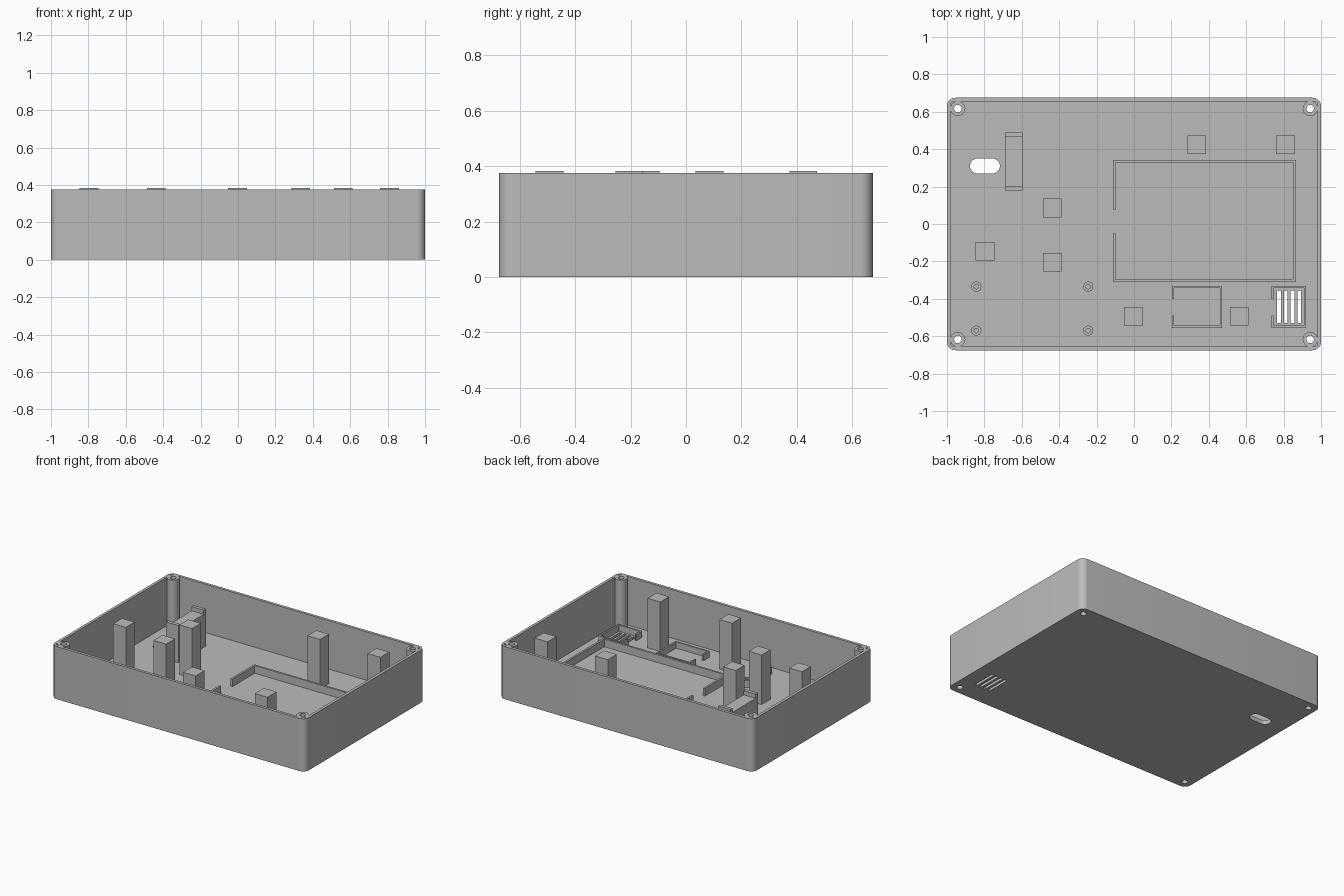
import bpy, bmesh, math

if "Cube" in bpy.data.objects:
    bpy.data.objects.remove(bpy.data.objects["Cube"], do_unlink=True)

HX, HY, RIM, FLOOR, WALL = 1.0, 0.675, 0.375, 0.03, 0.02
BED = FLOOR - 0.005

grey = bpy.data.materials.new("plain_grey")
grey.use_nodes = True
grey.diffuse_color = (0.5, 0.5, 0.5, 1)
bsdf = next(n for n in grey.node_tree.nodes if n.type == 'BSDF_PRINCIPLED')
bsdf.inputs["Base Color"].default_value = (0.5, 0.5, 0.5, 1)


def prism(name, outline, z0, z1):
    """Extrude a counter-clockwise outline from z0 to z1."""
    bm = bmesh.new()
    face = bm.faces.new([bm.verts.new((x, y, z0)) for x, y in outline])
    top = bmesh.ops.extrude_face_region(bm, geom=[face])["geom"]
    for v in top:
        if isinstance(v, bmesh.types.BMVert):
            v.co.z = z1
    bmesh.ops.recalc_face_normals(bm, faces=bm.faces)
    mesh = bpy.data.meshes.new(name)
    bm.to_mesh(mesh)
    bm.free()
    mesh.materials.append(grey)
    obj = bpy.data.objects.new(name, mesh)
    bpy.context.scene.collection.objects.link(obj)
    return obj


def rounded(cx, cy, hx, hy, r, steps=8):
    """Outline of a rectangle with round corners."""
    pts = []
    for q, (sx, sy) in enumerate([(1, 1), (-1, 1), (-1, -1), (1, -1)]):
        for i in range(steps + 1):
            a = (q + i / steps) * math.pi / 2
            pts.append((cx + sx * (hx - r) + r * math.cos(a),
                        cy + sy * (hy - r) + r * math.sin(a)))
    return pts


def circle(cx, cy, r, n=32):
    return [(cx + r * math.cos(i * math.tau / n), cy + r * math.sin(i * math.tau / n))
            for i in range(n)]


def rect(x0, x1, y0, y1):
    return [(x0, y0), (x1, y0), (x1, y1), (x0, y1)]


def combine(obj, tool, operation):
    """Apply a boolean and drop the tool object."""
    mod = obj.modifiers.new("boolean", 'BOOLEAN')
    mod.operation, mod.solver, mod.object = operation, 'EXACT', tool
    bpy.context.view_layer.update()
    graph = bpy.context.evaluated_depsgraph_get()
    mesh = bpy.data.meshes.new_from_object(obj.evaluated_get(graph))
    obj.modifiers.clear()
    obj.data = mesh
    bpy.data.objects.remove(tool, do_unlink=True)


def smooth(obj):
    bpy.ops.object.select_all(action='DESELECT')
    obj.select_set(True)
    bpy.context.view_layer.objects.active = obj
    bpy.ops.object.shade_smooth_by_angle(angle=math.radians(30))


# Open tray with corner screw bosses
tray = prism("tray", rounded(0, 0, HX, HY, 0.045), 0, RIM)
combine(tray, prism("cavity", rounded(0, 0, HX - WALL, HY - WALL, 0.015), FLOOR, RIM + 0.1),
        'DIFFERENCE')
corners = [(sx * 0.942, sy * 0.617) for sx in (-1, 1) for sy in (-1, 1)]
for x, y in corners:
    combine(tray, prism("boss", circle(x, y, 0.04), FLOOR / 2, RIM), 'UNION')
for x, y in corners:
    combine(tray, prism("screw_hole", circle(x, y, 0.02), -0.1, RIM + 0.1), 'DIFFERENCE')

# Cable opening and vent slots in the floor
combine(tray, prism("cable_hole", rounded(-0.797, 0.31, 0.08, 0.04, 0.0399), -0.1, 0.1),
        'DIFFERENCE')
for i in range(4):
    x = 0.775 + 0.036 * i
    combine(tray, prism("vent_slot", rect(x - 0.01, x + 0.01, -0.53, -0.355), -0.1, 0.1),
            'DIFFERENCE')
smooth(tray)

# Square support posts, slightly taller than the rim
posts = [(-0.797, -0.145), (-0.437, 0.085), (-0.437, -0.205), (0.335, 0.423),
         (0.81, 0.423), (-0.003, -0.493), (0.563, -0.493)]
for i, (x, y) in enumerate(posts):
    prism(f"support_post_{i + 1}", rect(x - 0.05, x + 0.05, y - 0.05, y + 0.05), BED, 0.383)


# Low holding frames, each open in the middle of its left side
def frame(name, x0, x1, y0, y1, t, gap0, gap1, top):
    outline = [(x0, gap0), (x0, y0), (x1, y0), (x1, y1), (x0, y1), (x0, gap1),
               (x0 + t, gap1), (x0 + t, y1 - t), (x1 - t, y1 - t),
               (x1 - t, y0 + t), (x0 + t, y0 + t), (x0 + t, gap0)]
    prism(name, outline, BED, top)


frame("battery_frame", -0.113, 0.865, -0.31, 0.343, 0.014, -0.05, 0.078, 0.085)
frame("module_frame", 0.203, 0.47, -0.555, -0.332, 0.011, -0.488, -0.4, 0.075)
frame("vent_frame", 0.734, 0.92, -0.555, -0.332, 0.011, -0.488, -0.4, 0.075)

# Tall bracket with a raised lip at each end
prism("bracket_block", rect(-0.69, -0.595, 0.178, 0.488), BED, 0.265)
prism("bracket_lip_front", rect(-0.69, -0.595, 0.178, 0.202), 0.26, 0.295)
prism("bracket_lip_back", rect(-0.69, -0.595, 0.464, 0.488), 0.26, 0.295)

# Hollow board standoffs
for i, (x, y) in enumerate([(x, y) for x in (-0.843, -0.245) for y in (-0.57, -0.335)]):
    standoff = prism(f"standoff_{i + 1}", circle(x, y, 0.027, 24), BED, 0.08)
    combine(standoff, prism("pilot_hole", circle(x, y, 0.012, 24), FLOOR, 0.2), 'DIFFERENCE')
    smooth(standoff)
